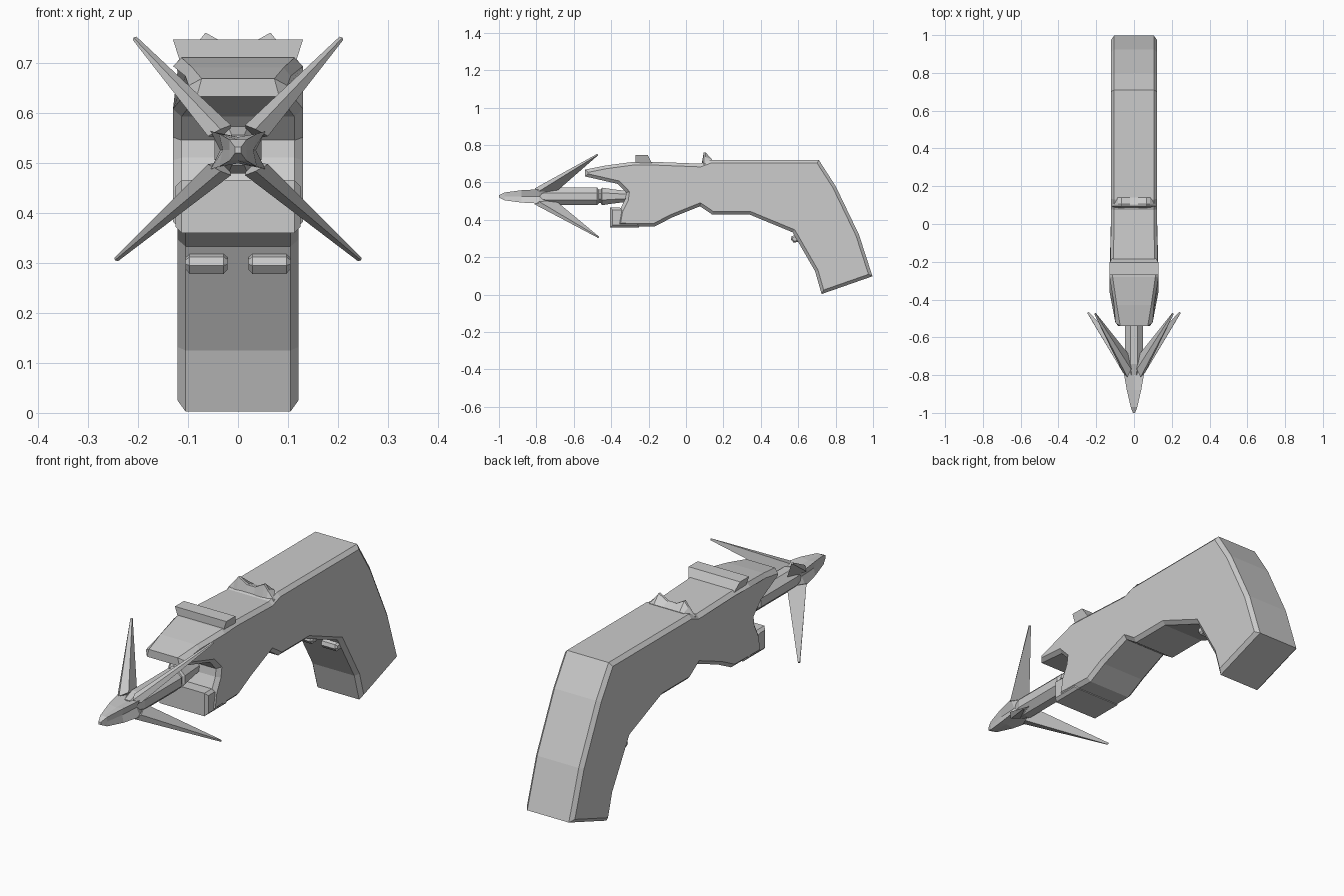
import bpy, bmesh, math

if "Cube" in bpy.data.objects:
    bpy.data.objects.remove(bpy.data.objects["Cube"])

ZC = 0.525  # height of the dart axis


def finish(name, bm):
    bmesh.ops.recalc_face_normals(bm, faces=bm.faces[:])
    me = bpy.data.meshes.new(name)
    bm.to_mesh(me)
    bm.free()
    ob = bpy.data.objects.new(name, me)
    bpy.context.collection.objects.link(ob)
    return ob


def prism(profile, half, bevel=0.0, cx=0.0):
    """Side profile (y, z) extruded across x, cap outlines chamfered."""
    bm = bmesh.new()
    a = [bm.verts.new((cx - half, y, z)) for y, z in profile]
    b = [bm.verts.new((cx + half, y, z)) for y, z in profile]
    caps = [bm.faces.new(a), bm.faces.new(b[::-1])]
    for i in range(len(a)):
        j = (i + 1) % len(a)
        bm.faces.new((a[i], b[i], b[j], a[j]))
    bmesh.ops.recalc_face_normals(bm, faces=bm.faces[:])
    if bevel:
        edges = [e for f in caps for e in f.edges]
        bmesh.ops.bevel(bm, geom=edges, offset=bevel, offset_type='OFFSET',
                        segments=1, affect='EDGES', profile=0.5)
    return bm


def loft(rings):
    """Join equal-length rings of points and close both ends."""
    bm = bmesh.new()
    vs = [[bm.verts.new(p) for p in r] for r in rings]
    n = len(vs[0])
    for r, s in zip(vs, vs[1:]):
        for i in range(n):
            j = (i + 1) % n
            bm.faces.new((r[i], r[j], s[j], s[i]))
    bm.faces.new(vs[0][::-1])
    bm.faces.new(vs[-1])
    return bm


# Gun body with open jaw and curved grip
body = [(-0.54, 0.668), (-0.54, 0.632), (-0.365, 0.592), (-0.32, 0.545),
        (-0.325, 0.51), (-0.355, 0.45), (-0.37, 0.365), (-0.17, 0.363),
        (-0.075, 0.412), (0.075, 0.472), (0.14, 0.428), (0.34, 0.428),
        (0.57, 0.333), (0.69, 0.125), (0.725, 0.003), (0.997, 0.098),
        (0.925, 0.32), (0.80, 0.58), (0.71, 0.72), (0.13, 0.72),
        (0.075, 0.70), (-0.18, 0.71), (-0.28, 0.71), (-0.43, 0.69)]
bm = prism(body, 0.13, 0.017)
for v in bm.verts:
    y, z = v.co.y, v.co.z
    if y < -0.38:                      # narrowing upper jaw
        k = 1 - 0.27 * (-0.38 - y) / 0.16
        v.co.x *= k * (0.88 if z > 0.655 else 1)
    elif y > 0.05:                     # slimmer rear and grip
        v.co.x *= 0.93
    elif y > -0.2:
        v.co.x *= 0.96
finish("gun_body", bm)

# Lower jaw block
finish("lower_jaw", prism([(-0.405, 0.465), (-0.405, 0.36), (-0.25, 0.36),
                           (-0.25, 0.44), (-0.355, 0.465)], 0.125, 0.012))

# Front sight, wider at the top
bm = prism([(-0.27, 0.69), (-0.27, 0.746), (-0.205, 0.746), (-0.175, 0.69)], 0.13)
for v in bm.verts:
    if v.co.z < 0.7:
        v.co.x *= 0.86
finish("front_sight", bm)

# Rear sight with two peaks
line = [(-0.115, 0.70), (-0.085, 0.735), (-0.065, 0.76), (-0.02, 0.735),
        (0.02, 0.735), (0.065, 0.76), (0.085, 0.735), (0.115, 0.70)]
rings = []
for x, z in line:
    rings.append([(x, 0.08, 0.68), (x, 0.095, z), (x, 0.105, z),
                  (x, 0.14, min(z, 0.722)), (x, 0.14, 0.68)])
finish("rear_sight", loft(rings))

# Grip tabs
for side, cx in (("left", -0.0625), ("right", 0.0625)):
    finish("grip_tab_" + side,
           prism([(0.60, 0.325), (0.565, 0.312), (0.56, 0.295), (0.575, 0.278),
                  (0.62, 0.285)], 0.042, 0.008, cx))


# Dart shaft with neck and tapering collar
def octagon(y, r):
    k = r / math.cos(math.pi / 8)
    return [(k * math.cos(math.pi / 8 + i * math.pi / 4), y,
             ZC + k * math.sin(math.pi / 8 + i * math.pi / 4)) for i in range(8)]


finish("dart_shaft", loft([octagon(y, r) for y, r in (
    (-0.80, 0.03), (-0.74, 0.047), (-0.475, 0.047), (-0.465, 0.036),
    (-0.455, 0.036), (-0.45, 0.047), (-0.39, 0.038), (-0.30, 0.027))]))


# Dart head: pinched cross-section swelling back from the tip
def star(y, w, h, pinch):
    pts = []
    for sx, sz in ((1, 0), (1, 1), (0, 1), (-1, 1), (-1, 0), (-1, -1), (0, -1), (1, -1)):
        k = 1 if sx and sz else pinch
        pts.append((sx * w * k, y, ZC + sz * h * k))
    return pts


finish("dart_head", loft([star(-1.0, 0.006, 0.006, 1), star(-0.97, 0.017, 0.021, 1),
                          star(-0.88, 0.038, 0.033, 0.8), star(-0.785, 0.055, 0.038, 0.65),
                          star(-0.72, 0.025, 0.025, 0.9)]))

# Four swept barbs
for sx in (-1, 1):
    for name, sz, tip in (("upper", 1, (0.207, -0.475, 0.748)),
                          ("lower", -1, (0.244, -0.47, 0.307))):
        root = [(0.06, -0.785, ZC + sz * 0.028), (0.035, -0.81, ZC + sz * 0.042),
                (0.014, -0.77, ZC + sz * 0.05), (0.02, -0.70, ZC + sz * 0.02)]
        end = [(tip[0] + dx, tip[1] + dy, tip[2] + sz * dz) for dx, dy, dz in
               ((0.003, 0, -0.003), (0.002, -0.004, 0.002), (-0.004, 0, 0.004), (-0.003, 0.006, -0.002))]
        finish("barb_%s_%s" % (name, "left" if sx < 0 else "right"),
               loft([[(sx * x, y, z) for x, y, z in r] for r in (root, end)]))
